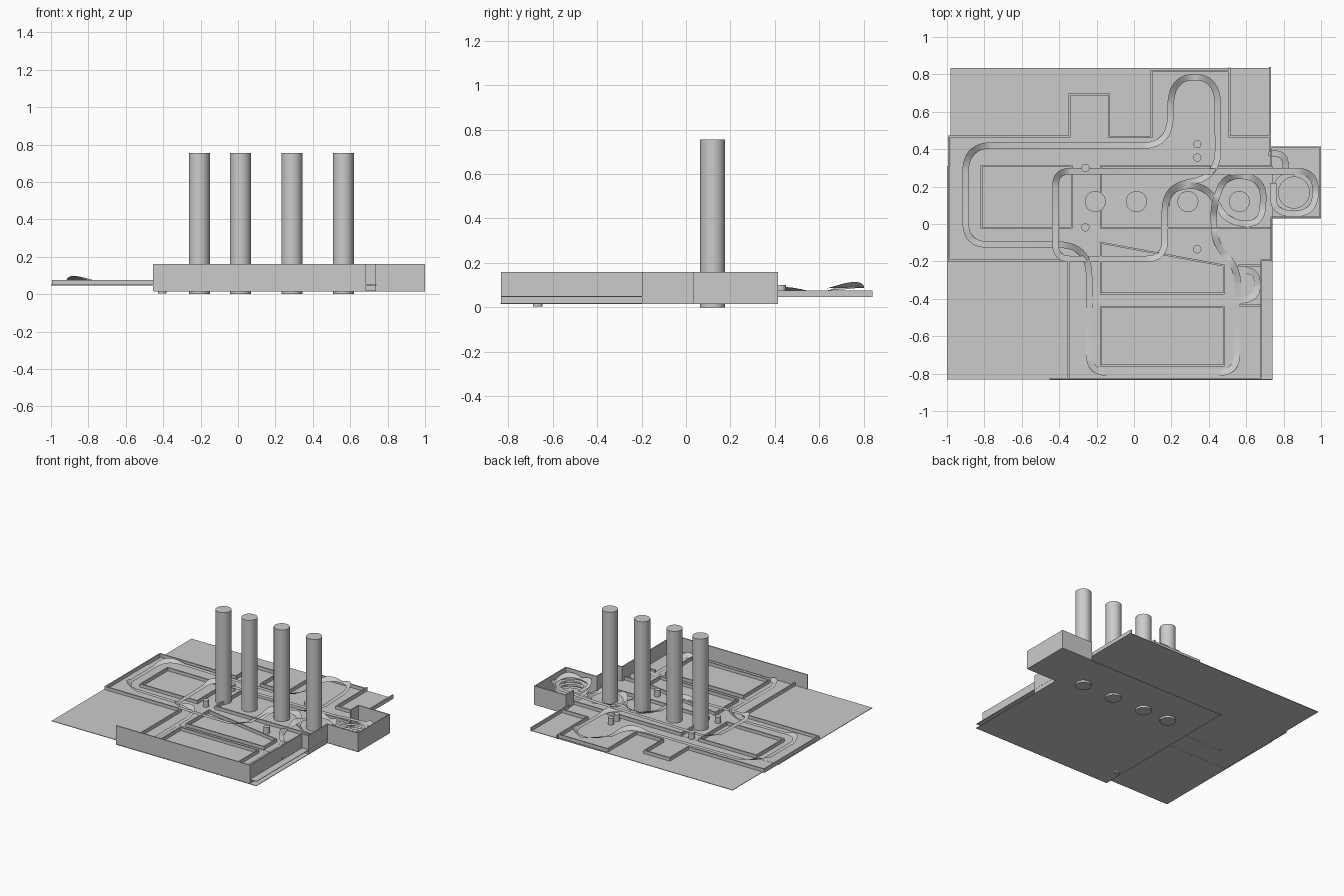
import bpy, bmesh, math
from mathutils import Vector

if "Cube" in bpy.data.objects:
    bpy.data.objects.remove(bpy.data.objects["Cube"])

grey = bpy.data.materials.new("plain grey")
grey.diffuse_color = (0.6, 0.6, 0.6, 1)
grey.use_nodes = True
grey.node_tree.nodes["Principled BSDF"].inputs["Base Color"].default_value = grey.diffuse_color


def finish(name, bm, smooth=False):
    me = bpy.data.meshes.new(name)
    bmesh.ops.recalc_face_normals(bm, faces=bm.faces)
    if smooth:
        for f in bm.faces:
            f.smooth = len(f.verts) == 4
    bm.to_mesh(me)
    bm.free()
    me.materials.append(grey)
    ob = bpy.data.objects.new(name, me)
    bpy.context.collection.objects.link(ob)
    return ob


def add_box(bm, x0, x1, y0, y1, z0, z1):
    vs = bmesh.ops.create_cube(bm, size=1)["verts"]
    for v in vs:
        v.co = ((x0 + x1) / 2 + v.co.x * (x1 - x0),
                (y0 + y1) / 2 + v.co.y * (y1 - y0),
                (z0 + z1) / 2 + v.co.z * (z1 - z0))


def box(name, *b):
    bm = bmesh.new()
    add_box(bm, *b)
    return finish(name, bm)


def cylinder(name, x, y, r, z0, z1, n=32):
    bm = bmesh.new()
    bmesh.ops.create_cone(bm, cap_ends=True, segments=n, radius1=r, radius2=r, depth=z1 - z0)
    bmesh.ops.translate(bm, verts=bm.verts, vec=(x, y, (z0 + z1) / 2))
    ob = finish(name, bm, True)
    bpy.context.view_layer.objects.active = ob
    ob.select_set(True)
    bpy.ops.object.shade_smooth_by_angle()
    ob.select_set(False)


def wall(name, pts, z0, z1, t=0.01, closed=False):
    """Upright strip of thickness t along a polyline."""
    bm = bmesh.new()
    pts = pts + pts[:1] if closed else pts
    for a, b in zip(pts, pts[1:]):
        a, b = Vector(a), Vector(b)
        d = (b - a).normalized() * t / 2
        n = Vector((-d.y, d.x))
        a, b = a - d, b + d
        ring = [a + n, a - n, b - n, b + n]
        lo = [bm.verts.new((p.x, p.y, z0)) for p in ring]
        hi = [bm.verts.new((p.x, p.y, z1)) for p in ring]
        bm.faces.new(lo)
        bm.faces.new(hi)
        for i in range(4):
            j = (i + 1) % 4
            bm.faces.new((lo[i], lo[j], hi[j], hi[i]))
    return finish(name, bm)


def strip(name, path, w=0.034):
    """Flat ribbon along (point, bank) samples; bank lifts one edge."""
    bm = bmesh.new()
    prev = None
    for i, (p, bank) in enumerate(path):
        d = path[min(i + 1, len(path) - 1)][0] - path[max(i - 1, 0)][0]
        n = Vector((-d.y, d.x, 0)).normalized() * w / 2
        up = Vector((0, 0, abs(bank)))
        l = bm.verts.new(p + n + (up if bank < 0 else Vector()))
        r = bm.verts.new(p - n + (up if bank > 0 else Vector()))
        if prev:
            bm.faces.new((prev[0], prev[1], r, l))
        prev = (l, r)
    ob = finish(name, bm, True)
    return ob


def track(name, corners, bank=0.02):
    """Ribbon through corners (x, y, z, radius) with rounded, banked bends."""
    path = []
    for i, (x, y, z, r) in enumerate(corners):
        c = Vector((x, y, z))
        if i in (0, len(corners) - 1) or r == 0:
            path.append((c, 0))
            continue
        a, b = Vector(corners[i - 1][:3]) - c, Vector(corners[i + 1][:3]) - c
        p = c + a.normalized() * min(r, a.length * 0.49)
        q = c + b.normalized() * min(r, b.length * 0.49)
        side = 1 if a.x * b.y - a.y * b.x < 0 else -1
        for k in range(13):
            t = k / 12
            u = 0.72 * t * (1 - t) * 2       # rounder than a plain quadratic bend
            s = (1 - t) ** 2 + t * t
            pt = (p * (1 - t) ** 2 + q * t * t + c * 2 * t * (1 - t))
            path.append((pt, side * bank * math.sin(math.pi * t)))
    return strip(name, path)


# base sheets
box("lower_sheet", -0.45, 0.74, -0.835, 0.41, 0.015, 0.019)
box("back_sheet", -0.98, 0.73, 0.0, 0.835, 0.046, 0.050)
box("front_sheet", -1.0, 0.74, -0.832, 0.31, 0.047, 0.051)

# tall boards on the front and right
wall("front_board", [(-0.45, -0.828), (0.68, -0.828), (0.68, -0.195), (0.735, -0.195), (0.735, 0.035)],
     0.018, 0.16, 0.008)
# side box with spiral ramp
box("side_box_floor", 0.73, 1.0, 0.03, 0.415, 0.015, 0.02)
wall("side_box_walls", [(0.735, 0.035), (0.996, 0.035), (0.996, 0.411), (0.735, 0.411), (0.735, 0.32)],
     0.018, 0.16, 0.008)
helix = []
for i in range(145):
    a = math.pi / 2 - 2 * math.pi * i / 48
    helix.append((Vector((0.855 + 0.1 * math.cos(a), 0.168 + 0.1 * math.sin(a), 0.115 - 0.085 * i / 144)), 0))
strip("spiral_ramp", helix)

# low border wall around the layout
Z0, Z1 = 0.046, 0.075
wall("low_border", [(-0.35, -0.828), (-0.35, -0.195), (-0.99, -0.195), (-0.99, 0.467), (-0.345, 0.467),
                    (-0.345, 0.692), (-0.132, 0.692), (-0.132, 0.465), (0.093, 0.465), (0.093, 0.818),
                    (0.51, 0.818), (0.51, 0.467), (0.728, 0.467)], Z0, Z1)
wall("back_side_wall", [(0.728, 0.835), (0.728, 0.39)], Z0, Z1)
wall("back_edge_posts", [(0.51, 0.818), (0.51, 0.833)], Z0, Z1)

# inner frames
wall("left_frame", [(-0.815, -0.02), (-0.333, -0.02), (-0.333, 0.31), (-0.815, 0.31)], Z0, Z1, closed=True)
wall("centre_frame", [(0.73, 0.31), (-0.178, 0.31), (-0.178, -0.02), (0.73, -0.02)], Z0, Z1)
wall("slanted_frame", [(-0.178, -0.1), (0.48, -0.222), (0.48, -0.372), (-0.178, -0.372)], Z0, Z1, closed=True)
wall("front_frame", [(-0.178, -0.757), (0.48, -0.757), (0.48, -0.443), (-0.178, -0.443)], Z0, Z1, closed=True)
wall("loop_wall_back", [(0.56, -0.222), (0.68, -0.222)], Z0, Z1)
wall("loop_wall_front", [(0.57, -0.435), (0.68, -0.435)], Z0, Z1)

# columns and short pegs
for i, x in enumerate((-0.207, 0.013, 0.288, 0.563)):
    cylinder(f"column_{i + 1}", x, 0.12, 0.056, 0.0, 0.755)
for i, (x, y) in enumerate(((-0.26, 0.3), (-0.26, -0.018), (0.338, 0.427), (0.338, 0.355), (0.338, -0.135))):
    cylinder(f"peg_{i + 1}", x, y, 0.022, 0.046, 0.1, 20)
cylinder("under_peg", -0.405, -0.667, 0.022, 0.004, 0.018, 20)

# tracks
track("outer_track", [
    (0.178, -0.02, 0.052, 0), (0.17, 0.19, 0.065, 0.12), (0.38, 0.215, 0.07, 0.1), (0.5, 0.01, 0.06, 0.08),
    (0.68, -0.005, 0.06, 0.09), (0.7, 0.24, 0.075, 0.12), (0.49, 0.27, 0.075, 0.1), (0.425, 0.1, 0.065, 0.06),
    (0.43, -0.1, 0.056, 0.08), (0.555, -0.24, 0.056, 0.08), (0.55, -0.795, 0.056, 0.1),
    (-0.24, -0.795, 0.056, 0.1), (-0.24, -0.11, 0.062, 0.17), (-0.9, -0.11, 0.07, 0.12),
    (-0.9, 0.42, 0.072, 0.14), (0.19, 0.418, 0.062, 0.15), (0.2, 0.785, 0.085, 0.15),
    (0.447, 0.785, 0.09, 0.15), (0.45, 0.25, 0.075, 0.15), (0.165, 0.2, 0.07, 0.13),
    (0.165, -0.187, 0.07, 0.1), (-0.42, -0.187, 0.075, 0.08), (-0.42, 0.283, 0.085, 0.08),
    (0.6, 0.28, 0.1, 0), (0.97, 0.283, 0.12, 0.1), (0.97, 0.055, 0.12, 0.12),
    (0.745, 0.055, 0.115, 0.12), (0.745, 0.22, 0.11, 0)], 0.026)
track("cross_track", [(-0.24, -0.408, 0.056, 0), (0.66, -0.408, 0.058, 0.1), (0.66, -0.25, 0.06, 0.08),
                      (0.54, -0.25, 0.058, 0)], 0.012)
track("box_exit_track", [(0.72, 0.38, 0.06, 0), (0.81, 0.37, 0.05, 0.08), (0.81, 0.25, 0.04, 0)], 0.01)
